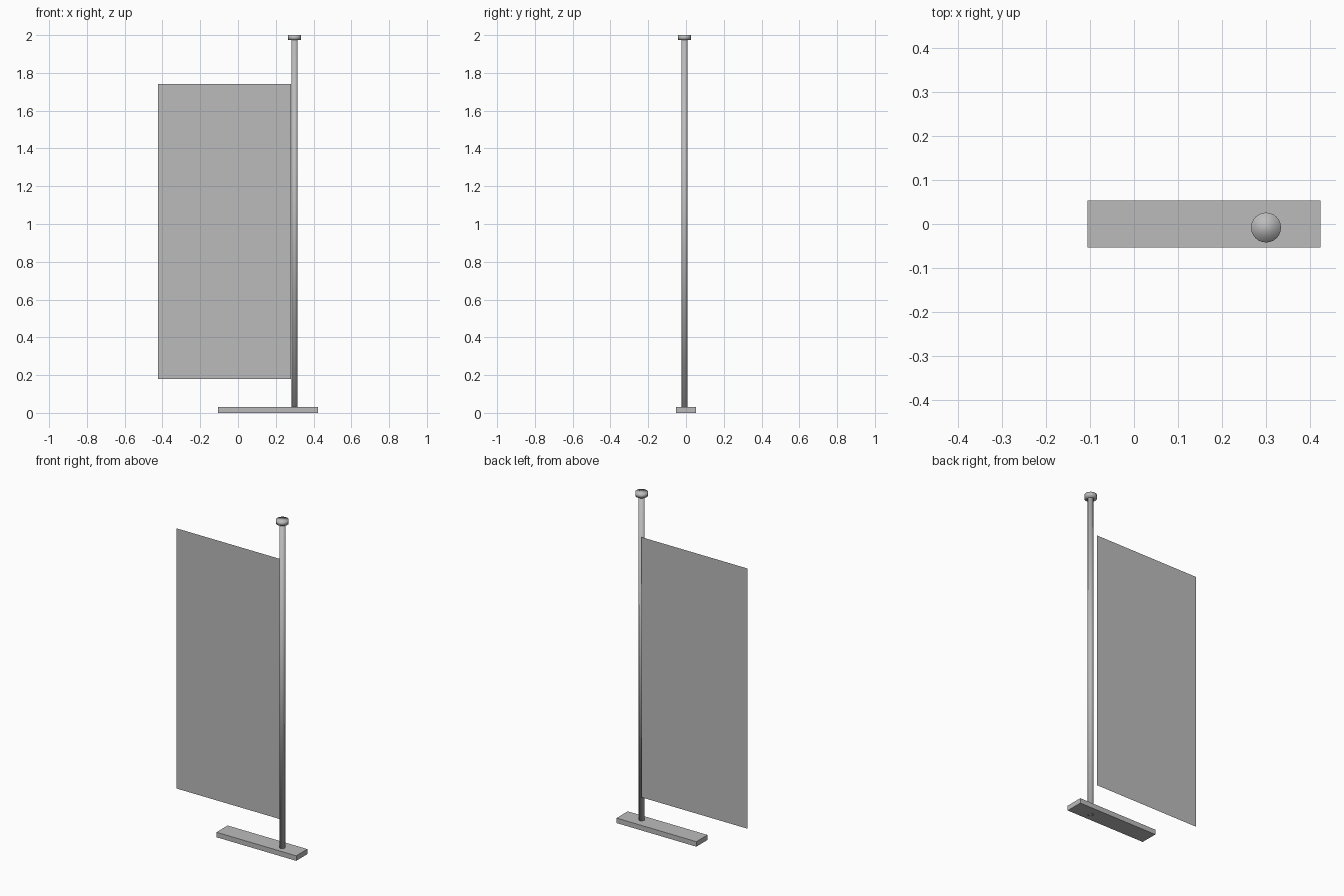
import bpy
import bmesh

cube = bpy.data.objects.get("Cube")
if cube:
    bpy.data.objects.remove(cube, do_unlink=True)

# One plain grey for every part
grey = bpy.data.materials.new("plain grey")
grey.use_nodes = True
COLOUR = (0.5, 0.5, 0.5, 1)
grey.diffuse_color = COLOUR
grey.node_tree.nodes["Principled BSDF"].inputs["Base Color"].default_value = COLOUR

POLE_X, POLE_Y = 0.3, -0.008


def add_object(name, bm, smooth=False):
    for face in bm.faces:
        face.smooth = smooth
    mesh = bpy.data.meshes.new(name)
    bm.to_mesh(mesh)
    bm.free()
    mesh.materials.append(grey)
    obj = bpy.data.objects.new(name, mesh)
    bpy.context.collection.objects.link(obj)
    return obj


def cylinder(name, radius, bottom, top):
    """Upright rod on the pole axis, softly shaded over its ends."""
    bm = bmesh.new()
    bmesh.ops.create_cone(bm, cap_ends=True, segments=24, radius1=radius,
                          radius2=radius, depth=top - bottom)
    obj = add_object(name, bm, smooth=True)
    obj.location = (POLE_X, POLE_Y, (bottom + top) / 2)


# Flat foot
bm = bmesh.new()
bmesh.ops.create_cube(bm, size=1)
bmesh.ops.scale(bm, vec=(0.53, 0.106, 0.03), verts=bm.verts)
base = add_object("base", bm)
base.location = (0.159, 0, 0.015)

# Pole and its cap
cylinder("pole", 0.016, 0, 1.98)
cylinder("pole_cap", 0.034, 1.975, 2)

# Thin banner sheet just behind the pole
bm = bmesh.new()
left, right, low, high, depth = -0.423, 0.28, 0.18, 1.742, 0.02
bm.faces.new([bm.verts.new((x, depth, z)) for x, z in
              ((left, low), (right, low), (right, high), (left, high))])
add_object("banner", bm)
